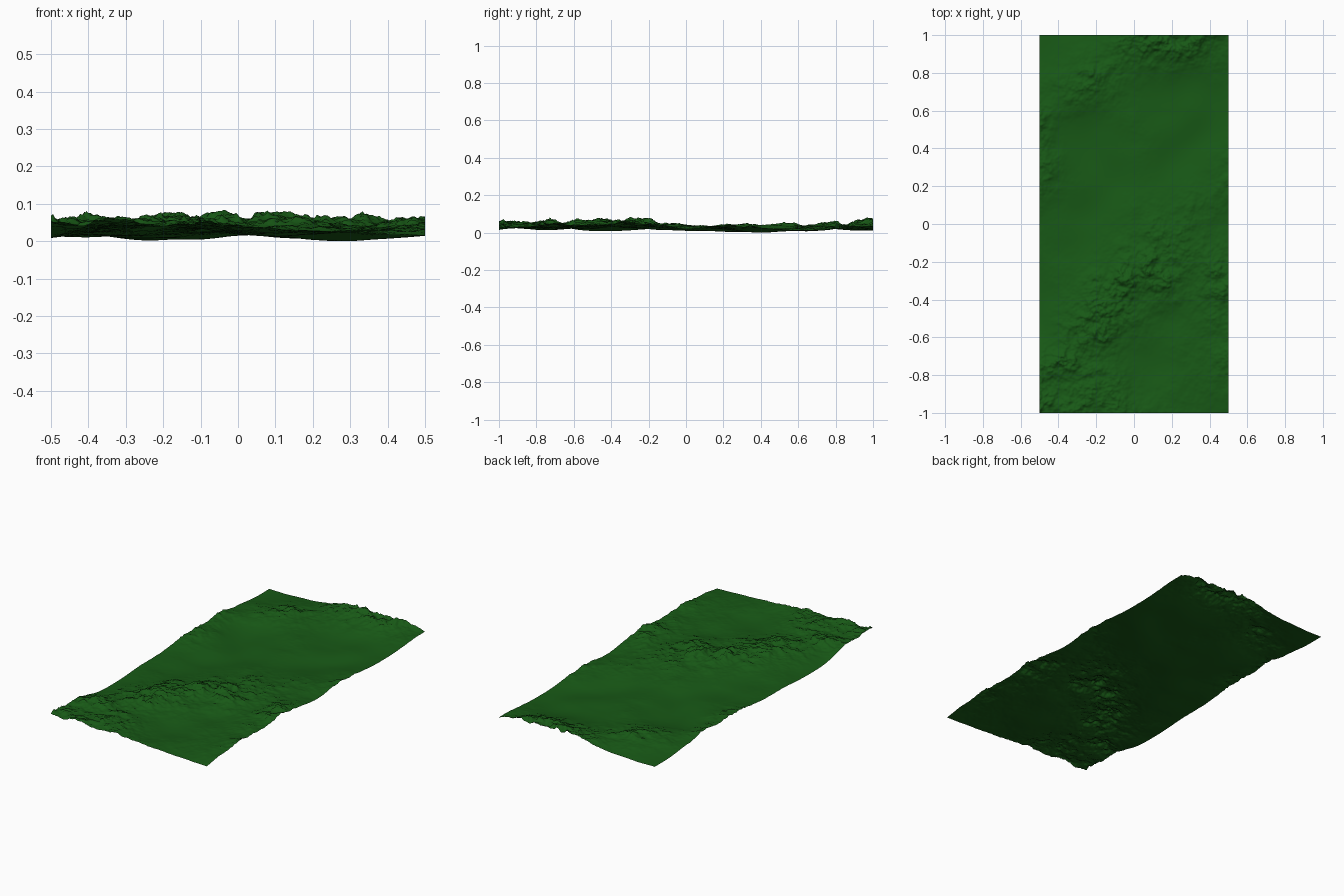
import bpy, bmesh
from math import exp
from mathutils import Vector, noise

if "Cube" in bpy.data.objects:
    bpy.data.objects.remove(bpy.data.objects["Cube"])

# Broad heights in thousandths: columns x = -0.5..0.5, rows y = -1..1, step 0.25
BROAD = [
    [58, 54, 48, 30, 18],
    [50, 54, 28, 30, 54],
    [16, 62, 42, 32, 40],
    [22, 34, 66, 46, 56],
    [34, 18, 36, 46, 28],
    [50, 17, 22, 20, 44],
    [46, 12, 26, 8, 22],
    [28, 52, 36, 24, 26],
    [14, 20, 58, 72, 40],
]
# Separate summits: x, y, extra height, radius
SUMMITS = [(0.5, -0.29, 0.022, 0.09), (-0.4, -0.74, 0.012, 0.07), (-0.2, -0.43, 0.012, 0.07),
           (-0.04, -0.27, 0.012, 0.06), (0.33, 0.97, 0.008, 0.08), (-0.48, 0.52, 0.012, 0.07)]


def spline(v, t):
    """Catmull-Rom through evenly spaced values, t in index units."""
    i = min(int(t), len(v) - 2)
    f = t - i
    b, c = v[i], v[i + 1]
    a = v[i - 1] if i > 0 else 2 * b - c
    d = v[i + 2] if i + 2 < len(v) else 2 * c - b
    return b + 0.5 * f * (c - a + f * (2 * a - 5 * b + 4 * c - d + f * (3 * (b - c) + d - a)))


def height(x, y):
    h = spline([spline(row, (x + 0.5) * 4) for row in BROAD], (y + 1) * 4) / 1000
    for sx, sy, dz, r in SUMMITS:
        h += dz * exp(-((x - sx) ** 2 + (y - sy) ** 2) / (r * r))
    # gentle rolling, then crags that grow with altitude
    h += 0.012 * noise.noise(Vector((x * 5, y * 5, 3.1)))
    freq, amp = 9.0, 0.021
    for octave in range(6):
        rough = min(max((h - 0.012) / 0.05, 0.06), 1.4) ** 2
        h += amp * rough * noise.noise(Vector((x * freq, y * freq, 7.7 + octave)))
        freq *= 2
        amp *= 0.64
    return h


# Terrain sheet
bm = bmesh.new()
bmesh.ops.create_grid(bm, x_segments=180, y_segments=360, size=1)
for v in bm.verts:
    v.co.x *= 0.5
    v.co.z = height(v.co.x, v.co.y)
low = min(v.co.z for v in bm.verts)
for v in bm.verts:
    # sit on z = 0 and soften the tallest peaks
    z = v.co.z - low
    v.co.z = min(z if z < 0.075 else 0.075 + (z - 0.075) * 0.6, 0.092)
for f in bm.faces:
    f.smooth = True
mesh = bpy.data.meshes.new("terrain")
bm.to_mesh(mesh)
bm.free()
terrain = bpy.data.objects.new("terrain", mesh)
bpy.context.collection.objects.link(terrain)

# Grass green
grass = bpy.data.materials.new("grass")
grass.diffuse_color = (0.009, 0.100, 0.008, 1)
grass.use_nodes = True
grass.node_tree.nodes["Principled BSDF"].inputs["Base Color"].default_value = grass.diffuse_color
mesh.materials.append(grass)
